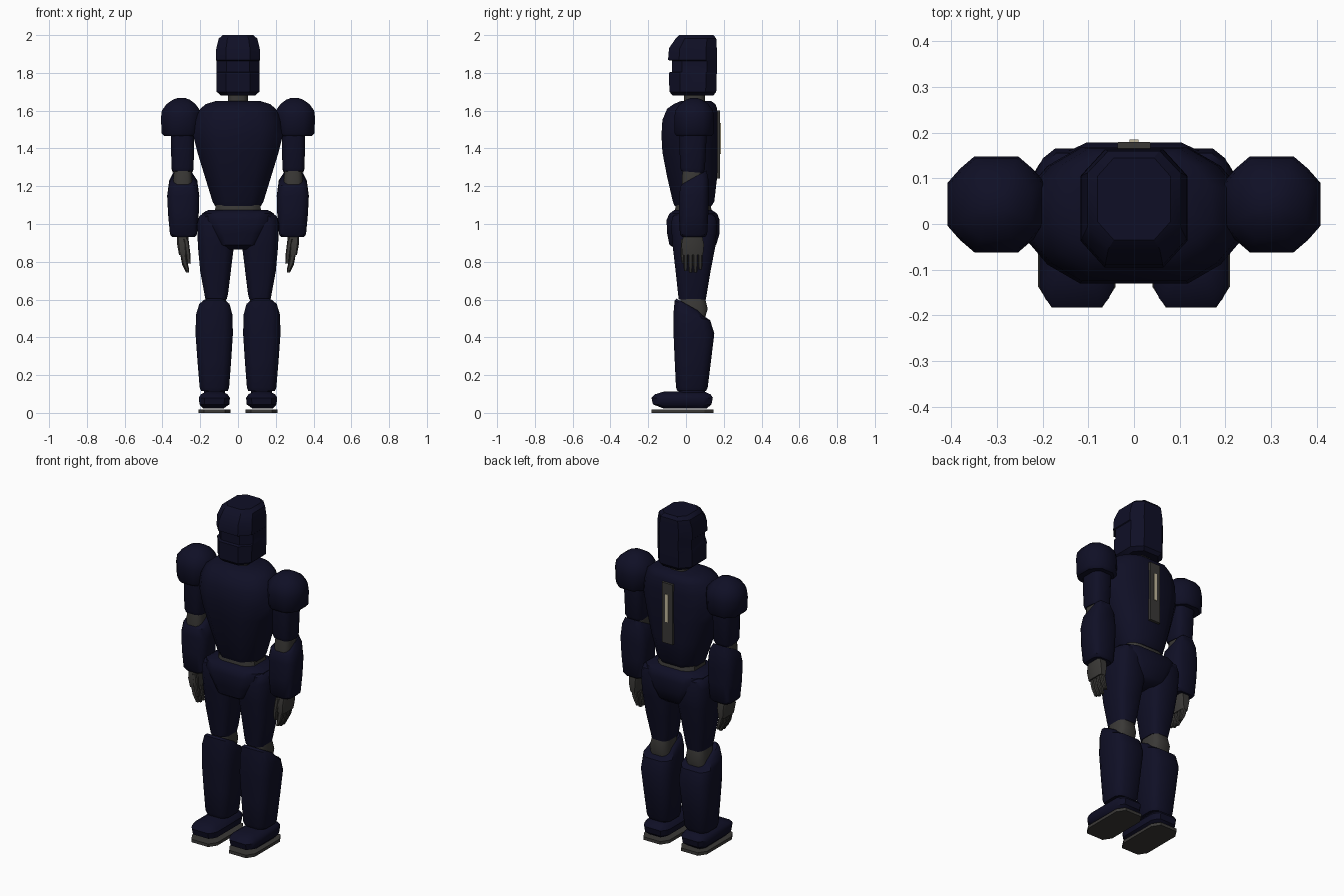
import bpy, bmesh, math


def material(name, rgb):
    m = bpy.data.materials.new(name)
    m.diffuse_color = (*rgb, 1)
    return m


NAVY = material("navy_armour", (0.0048, 0.0048, 0.019))
GREY = material("dark_grey_joint", (0.042, 0.04, 0.037))
CREAM = material("cream_strip", (0.55, 0.49, 0.34))


def ring(bm, sec, cx, cy, bulge, side):
    """One rounded rectangle: (z, x0, x1, y0, y1, optional rise towards the back)."""
    z, x0, x1, y0, y1 = sec[:5]
    tilt = sec[5] if len(sec) > 5 else 0
    mx, my, hx, hy = (x0 + x1) / 2, (y0 + y1) / 2, (x1 - x0) / 2, (y1 - y0) / 2
    corner = [(1, cy), ((1 + cx) / 2 + bulge, (1 + cy) / 2 + bulge), (cx, 1)]
    if bulge == 0:
        corner.pop(1)
    pts = (corner + [(-u, v) for u, v in reversed(corner)]
           + [(-u, -v) for u, v in corner] + [(u, -v) for u, v in reversed(corner)])
    return [bm.verts.new((side * (mx + u * hx), my + v * hy, z + tilt * v)) for u, v in pts]


def loft(name, mat, secs, cx=0.55, cy=0.55, bulge=0.05, side=1, angle=38):
    bm = bmesh.new()
    rings = [ring(bm, s, cx, cy, bulge, side) for s in secs]
    n = len(rings[0])
    for a, b in zip(rings, rings[1:]):
        for i in range(n):
            j = (i + 1) % n
            bm.faces.new((a[i], a[j], b[j], b[i]))
    bm.faces.new(rings[0])
    bm.faces.new(rings[-1])
    bmesh.ops.recalc_face_normals(bm, faces=bm.faces)
    me = bpy.data.meshes.new(name)
    bm.to_mesh(me)
    bm.free()
    me.materials.append(mat)
    ob = bpy.data.objects.new(name, me)
    bpy.context.collection.objects.link(ob)
    bpy.ops.object.select_all(action='DESELECT')
    ob.select_set(True)
    bpy.context.view_layer.objects.active = ob
    bpy.ops.object.shade_smooth_by_angle(angle=math.radians(angle))
    return ob


# Head with a recessed visor band
loft("head", NAVY, [
    (1.68, -.09, .09, -.07, .145), (1.70, -.113, .113, -.088, .16),
    (1.802, -.115, .115, -.09, .163), (1.806, -.113, .113, -.073, .163),
    (1.864, -.113, .113, -.073, .163), (1.868, -.117, .117, -.095, .163),
    (1.93, -.115, .115, -.09, .163), (1.982, -.102, .102, -.055, .16),
    (2.0, -.08, .08, -.035, .145)], bulge=0, angle=30)
loft("neck", GREY, [(1.60, -.052, .052, -.01, .1), (1.70, -.052, .052, -.01, .1)])

# Torso tapering to the waist
loft("torso", NAVY, [
    (1.095, -.122, .122, -.06, .135), (1.12, -.135, .135, -.07, .15),
    (1.25, -.175, .175, -.1, .165), (1.38, -.215, .215, -.125, .168),
    (1.47, -.237, .237, -.13, .168), (1.55, -.228, .228, -.125, .168),
    (1.61, -.2, .2, -.1, .165), (1.635, -.17, .17, -.065, .155),
    (1.65, -.12, .12, -.03, .135)], cx=.5, cy=.35)
loft("waist", GREY, [(1.05, -.125, .125, -.06, .14), (1.10, -.118, .118, -.055, .13)])

# Back panel with a light strip
loft("back_panel", GREY, [(1.24, -.036, .036, .155, .18), (1.60, -.036, .036, .155, .18)],
     cx=.97, cy=.8, bulge=0, angle=20)
loft("back_strip", CREAM, [(1.37, -.01, .01, .177, .185), (1.535, -.01, .01, .177, .185)],
     cx=.97, cy=.9, bulge=0, angle=20)

# Pelvis
loft("pelvis", NAVY, [
    (.865, -.085, .085, -.05, .13), (.89, -.112, .112, -.088, .16),
    (.95, -.14, .14, -.1, .178), (1.02, -.19, .19, -.103, .178),
    (1.055, -.19, .19, -.088, .165), (1.075, -.155, .155, -.06, .135)])

for side, tag in ((-1, "left"), (1, "right")):
    # Legs
    loft(tag + "_thigh", NAVY, [
        (.60, .06, .172, -.038, .105), (.63, .053, .178, -.042, .11),
        (.75, .038, .2, -.055, .13), (.88, .022, .212, -.07, .155),
        (1.0, .022, .217, -.08, .165), (1.04, .05, .205, -.07, .155),
        (1.07, .085, .17, -.03, .11)], side=side)
    loft(tag + "_knee", GREY, [
        (.47, .06, .18, -.03, .09), (.55, .06, .18, -.03, .115),
        (.62, .065, .17, -.03, .098)], side=side)
    loft(tag + "_shin", NAVY, [
        (.115, .055, .195, -.045, .105), (.135, .047, .203, -.053, .115),
        (.28, .036, .215, -.06, .133), (.42, .027, .225, -.066, .15),
        (.51, .03, .222, -.066, .128, -.02), (.555, .045, .205, -.06, .09, -.04),
        (.57, .06, .19, -.05, .075, -.035)], side=side)
    loft(tag + "_ankle", NAVY, [
        (.08, .07, .18, -.04, .1), (.12, .07, .18, -.04, .1)], side=side)
    loft(tag + "_foot", NAVY, [
        (.024, .075, .185, -.12, .11), (.045, .046, .204, -.175, .135),
        (.08, .043, .207, -.183, .142), (.098, .055, .197, -.165, .13),
        (.112, .08, .17, -.12, .1)], cx=.65, cy=.72, bulge=.02, side=side)
    loft(tag + "_sole", GREY, [
        (0, .04, .21, -.183, .145), (.018, .04, .21, -.183, .145)],
        cx=.65, cy=.72, bulge=0, side=side, angle=20)

    # Arms
    loft(tag + "_shoulder", NAVY, [
        (1.465, .215, .39, -.05, .135), (1.48, .2, .404, -.06, .146),
        (1.56, .195, .408, -.062, .148), (1.60, .2, .403, -.057, .143),
        (1.635, .225, .378, -.032, .118), (1.658, .255, .345, 0, .085),
        (1.667, .28, .32, .025, .06)], cx=.45, cy=.45, bulge=.02, side=side, angle=45)
    loft(tag + "_upper_arm", NAVY, [
        (1.275, .242, .345, -.025, .09, -.005), (1.295, .235, .352, -.032, .1, -.005),
        (1.48, .232, .356, -.035, .11)], side=side)
    loft(tag + "_elbow", GREY, [
        (1.19, .245, .34, -.022, .085), (1.235, .242, .343, -.022, .088),
        (1.285, .248, .338, -.018, .085)], side=side)
    loft(tag + "_forearm", NAVY, [
        (.93, .23, .347, -.02, .1), (.945, .217, .36, -.032, .112),
        (1.05, .208, .37, -.038, .118), (1.15, .205, .375, -.036, .12),
        (1.22, .216, .364, -.03, .118, .02), (1.248, .24, .345, -.018, .108, .035)],
        side=side)

    # Hands
    loft(tag + "_palm", GREY, [
        (.835, .272, .312, -.018, .09), (.89, .265, .322, -.025, .095),
        (.945, .262, .325, -.012, .085)], cx=.7, cy=.75, bulge=0, side=side)
    loft(tag + "_thumb", GREY, [
        (.79, .25, .27, -.022, .002), (.84, .252, .276, -.03, -.003),
        (.92, .262, .288, -.025, .005)], cx=.6, cy=.6, bulge=0, side=side)
    for k in range(4):
        y = -.014 + k * .026
        tip = (.752, .742, .742, .76)[k]
        loft(f"{tag}_finger_{k + 1}", GREY, [
            (tip, .258, .275, y + .003, y + .021), (tip + .04, .268, .295, y, y + .024),
            (.85, .278, .308, y, y + .024)], cx=.6, cy=.6, bulge=0, side=side)
